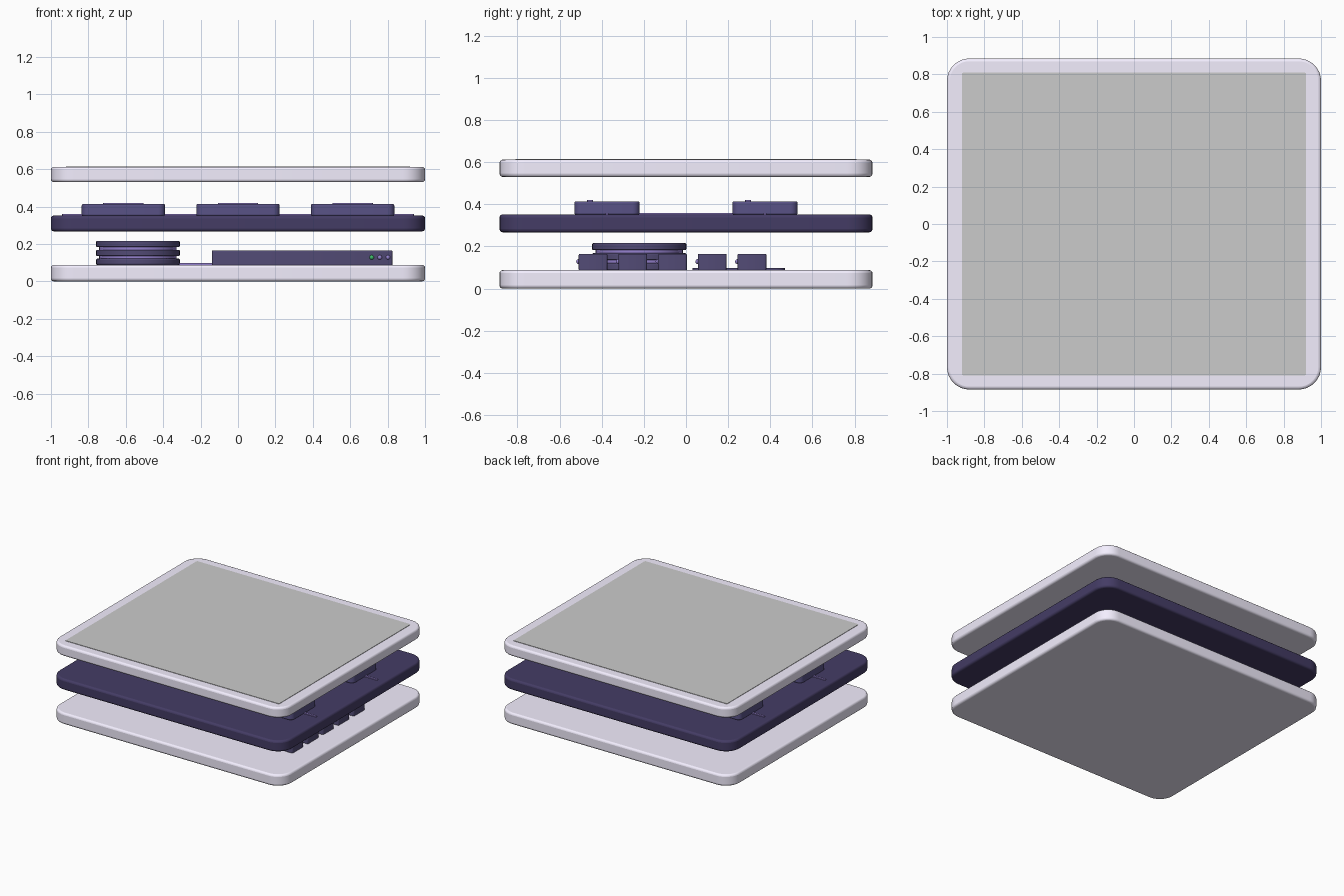
import bpy, bmesh, math

if "Cube" in bpy.data.objects:
    bpy.data.objects.remove(bpy.data.objects["Cube"])


def material(name, rgb):
    m = bpy.data.materials.new(name)
    m.diffuse_color = (*rgb, 1)
    m.use_nodes = True
    m.node_tree.nodes["Principled BSDF"].inputs["Base Color"].default_value = m.diffuse_color
    return m


LILAC = material("lilac_shell", (0.90, 0.86, 1.0))
DARK = material("dark_indigo", (0.058, 0.045, 0.13))
INDIGO = material("indigo", (0.085, 0.07, 0.18))
TILE = material("tile_indigo", (0.10, 0.085, 0.24))
VIOLET = material("violet", (0.30, 0.22, 0.62))
GREEN = material("green_light", (0.05, 0.5, 0.15))


def finish(ob, mat, bevel, segments=3):
    if mat:
        ob.data.materials.append(mat)
    if bevel:
        b = ob.modifiers.new("edge", 'BEVEL')
        b.width, b.segments = bevel, segments
        b.limit_method, b.angle_limit = 'ANGLE', math.radians(40)
    bpy.ops.object.select_all(action='DESELECT')
    ob.select_set(True)
    bpy.context.view_layer.objects.active = ob
    bpy.ops.object.shade_smooth_by_angle(angle=math.radians(35))
    return ob


def slab(name, cx, cy, w, d, z0, z1, radius, mat, bevel=0.0, steps=8):
    """Rounded rectangle extruded from z0 to z1."""
    bm = bmesh.new()
    verts = []
    for i, (sx, sy) in enumerate(((1, 1), (-1, 1), (-1, -1), (1, -1))):
        for k in range(steps + 1):
            a = math.pi / 2 * (i + k / steps)
            verts.append(bm.verts.new((cx + sx * (w / 2 - radius) + radius * math.cos(a),
                                       cy + sy * (d / 2 - radius) + radius * math.sin(a), z0)))
    face = bm.faces.new(verts)
    ext = bmesh.ops.extrude_face_region(bm, geom=[face])
    top = [g for g in ext["geom"] if isinstance(g, bmesh.types.BMVert)]
    bmesh.ops.translate(bm, verts=top, vec=(0, 0, z1 - z0))
    bmesh.ops.recalc_face_normals(bm, faces=bm.faces)
    me = bpy.data.meshes.new(name)
    bm.to_mesh(me)
    bm.free()
    ob = bpy.data.objects.new(name, me)
    bpy.context.collection.objects.link(ob)
    return finish(ob, mat, bevel)


def disc(name, x, y, z0, z1, r, mat, bevel=0.0):
    bpy.ops.mesh.primitive_cylinder_add(vertices=48, radius=r, depth=z1 - z0,
                                        location=(x, y, (z0 + z1) / 2))
    ob = bpy.context.object
    ob.name = name
    return finish(ob, mat, bevel, 2)


# Three stacked layers
W, D = 2.0, 1.77
slab("bottom_layer", 0, 0, W, D, 0.0, 0.088, 0.12, LILAC, 0.015)
slab("middle_layer", 0, 0, W, D, 0.267, 0.352, 0.12, DARK, 0.015)
slab("top_layer", 0, 0, W, D, 0.53, 0.612, 0.12, LILAC, 0.015)

# Screen set into the top layer
slab("screen", 0, 0, 1.84, 1.62, 0.600, 0.615, 0.008, None, steps=2)

# Module tiles on the middle layer, with label bars and traces
for row, y in enumerate((-0.375, 0.375)):
    slab(f"row_trace_{row}", 0, y, 1.88, 0.016, 0.348, 0.359, 0.004, VIOLET, steps=2)
    for col, x in enumerate((-0.613, 0, 0.613)):
        slab(f"module_{row}_{col}", x, y, 0.445, 0.31, 0.35, 0.414, 0.035, TILE, 0.008, 5)
        slab(f"module_label_{row}_{col}", x, y - 0.08, 0.215, 0.028, 0.41, 0.42, 0.006, VIOLET, steps=3)
for col, x in enumerate((-0.613, 0, 0.613)):
    slab(f"column_trace_{col}", x, 0, 0.016, 0.75, 0.348, 0.359, 0.004, VIOLET, steps=2)

# Storage drum: three discs with lighter spacers
DX, DY = -0.535, -0.222
for i in range(3):
    z = 0.088 + i * 0.0475
    disc(f"drum_disc_{i}", DX, DY, z, z + 0.033, 0.224, INDIGO, 0.006)
    if i < 2:
        disc(f"drum_spacer_{i}", DX, DY, z + 0.03, z + 0.05, 0.207, VIOLET)

# Flat pad behind the drum and trace towards the rack
slab("rear_pad", DX, 0.25, 0.44, 0.44, 0.086, 0.097, 0.04, INDIGO, steps=4)
slab("rack_trace", -0.22, DY, 0.22, 0.02, 0.086, 0.097, 0.004, VIOLET, steps=2)

# Rack bars with status lights on the front of each
for i in range(5):
    y = -0.441 + i * 0.1885
    slab(f"rack_bar_{i}", 0.343, y, 0.966, 0.136, 0.086, 0.165, 0.008, INDIGO, 0.005, 2)
    for j, (x, mat) in enumerate(((0.715, GREEN), (0.758, VIOLET), (0.802, VIOLET))):
        bpy.ops.mesh.primitive_uv_sphere_add(segments=16, ring_count=8, radius=0.012,
                                             location=(x, y - 0.068, 0.128))
        ob = bpy.context.object
        ob.name = f"status_light_{i}_{j}"
        finish(ob, mat, 0)
